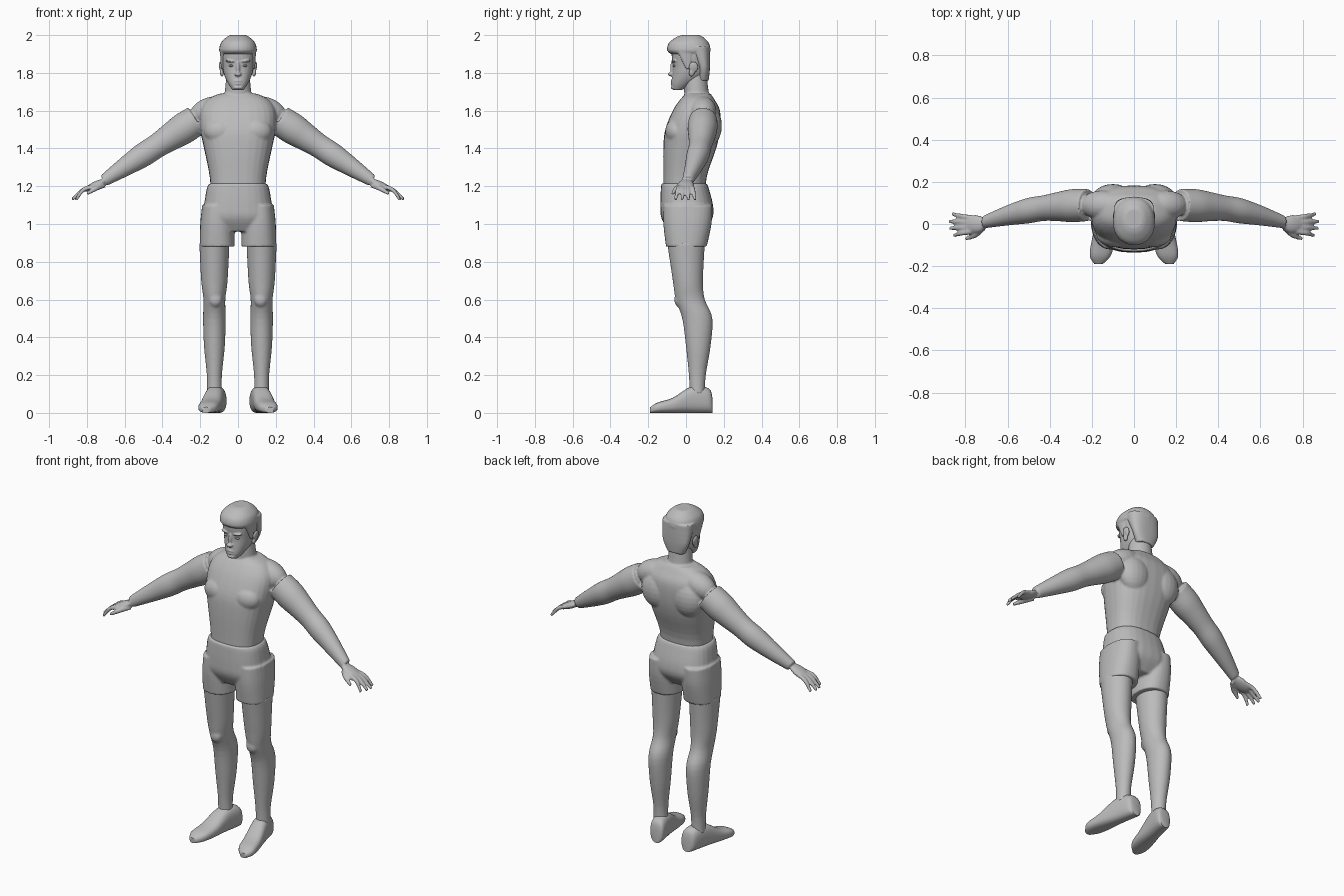
import bpy, bmesh, math
from mathutils import Vector, Matrix

RIGHTWARD, BACKWARD, UPWARD = Vector((1, 0, 0)), Vector((0, 1, 0)), Vector((0, 0, 1))
SIDES = {"left": 1, "right": -1}

cube = bpy.data.objects.get("Cube")
if cube:
    bpy.data.objects.remove(cube)

clay = bpy.data.materials.new("clay grey")
clay.use_nodes = True
grey = (.5, .5, .5, 1)
clay.diffuse_color = grey
clay.node_tree.nodes["Principled BSDF"].inputs["Base Color"].default_value = grey


def spline(before, start, end, after, t):
    """Smooth blend from start to end, guided by the neighbouring values."""
    incoming, outgoing = (end - before) / 2, (after - start) / 2
    rise = end - start
    return start + t * (incoming + t * (3 * rise - 2 * incoming - outgoing
                                        + t * (incoming + outgoing - 2 * rise)))


def loft(mesh, rows, across, along, power=2.0, steps=4, sides=28):
    """Closed tube through rows of (x, y, z, half size across, half size along)."""
    padded = [rows[0], *rows, rows[-1]]
    dense = []
    for index in range(len(rows) - 1):
        neighbours = list(zip(*padded[index:index + 4]))
        for step in range(steps):
            dense.append([spline(*values, step / steps) for values in neighbours])
    dense.append(rows[-1])
    rings = []
    for x, y, z, half_across, half_along in dense:
        ring = []
        for corner in range(sides):
            angle = math.tau * corner / sides
            cosine, sine = math.cos(angle), math.sin(angle)
            offset_across = math.copysign(abs(cosine) ** (2 / power), cosine) * half_across
            offset_along = math.copysign(abs(sine) ** (2 / power), sine) * half_along
            ring.append(mesh.verts.new(Vector((x, y, z)) + across * offset_across + along * offset_along))
        rings.append(ring)
    for lower, upper in zip(rings, rings[1:]):
        for corner in range(sides):
            following = (corner + 1) % sides
            mesh.faces.new((lower[corner], lower[following], upper[following], upper[corner]))
    mesh.faces.new(rings[0][::-1])
    mesh.faces.new(rings[-1])


def upright(mesh, rows, x=0.0, power=2.0):
    """Vertical loft from rows of (height, half width, front y, back y)."""
    loft(mesh, [(x, (front + back) / 2, height, width, (back - front) / 2)
                for height, width, front, back in rows], RIGHTWARD, BACKWARD, power)


def blob(mesh, place, size, turn=0.0):
    """Ellipsoid, optionally turned about the front axis."""
    matrix = Matrix.Translation(place) @ Matrix.Rotation(turn, 4, 'Y') @ Matrix.Diagonal((*size, 1))
    bmesh.ops.create_uvsphere(mesh, u_segments=20, v_segments=12, radius=1, matrix=matrix)


def finish(mesh, name, voxel=0.0, smoothing=3):
    """Turn the mesh into an object; a voxel size fuses its overlapping pieces."""
    bmesh.ops.recalc_face_normals(mesh, faces=mesh.faces)
    data = bpy.data.meshes.new(name)
    mesh.to_mesh(data)
    mesh.free()
    data.materials.append(clay)
    part = bpy.data.objects.new(name, data)
    bpy.context.collection.objects.link(part)
    if voxel:
        fuse = part.modifiers.new("Fuse", 'REMESH')
        fuse.mode = 'VOXEL'
        fuse.voxel_size = voxel
        fuse.use_smooth_shade = True
        relax = part.modifiers.new("Relax", 'SMOOTH')
        relax.iterations = smoothing
    else:
        bpy.ops.object.select_all(action='DESELECT')
        part.select_set(True)
        bpy.context.view_layer.objects.active = part
        bpy.ops.object.shade_smooth_by_angle(angle=math.radians(50))


# Upper body: torso, neck, arms and hands in one skin
body = bmesh.new()
upright(body, [(1.1, .14, -.12, .1), (1.25, .15, -.12, .11), (1.4, .18, -.12, .16), (1.5, .2, -.11, .18),
               (1.6, .2, -.07, .18), (1.66, .16, -.03, .15), (1.69, .1, 0, .13)], power=2.5)
upright(body, [(1.6, .08, 0, .14), (1.7, .07, -.01, .12), (1.8, .06, -.01, .11)])
arm_radii = (.08, .083, .073, .064, .064, .055, .044, .032)
for side in SIDES.values():
    # Arm: a straight run from shoulder to wrist, bowed slightly backward
    shoulder, wrist = Vector((.22 * side, .09, 1.55)), Vector((.71 * side, .01, 1.23))
    direction = (wrist - shoulder).normalized()
    lift = direction.cross(BACKWARD).normalized()
    arm = []
    for index, radius in enumerate(arm_radii):
        t = index / (len(arm_radii) - 1)
        bow = BACKWARD * .02 * math.sin(math.pi * t)
        arm.append((*(shoulder.lerp(wrist, t) + bow), radius * .95, radius))
    loft(body, arm, BACKWARD, lift)
    # Shoulder slope, chest and shoulder blade
    blob(body, (.15 * side, .09, 1.6), (.11, .07, .07), .35 * side)
    blob(body, (.09 * side, -.05, 1.49), (.09, .06, .07))
    blob(body, (.1 * side, .12, 1.52), (.1, .07, .11))
    # Palm, then four fingers fanning from it, then the thumb
    blob(body, (.755 * side, 0, 1.205), (.065, .043, .02), .45 * side)
    for finger in range(4):
        spread = .034 * finger - .055
        reach = .88 - 8 * spread ** 2
        loft(body, [(.77 * side, spread * .65, 1.2, .012, .012),
                    (.82 * side, spread * .8, 1.18, .012, .012),
                    (reach * side, spread, 1.13, .009, .009)], BACKWARD, lift, sides=12)
    loft(body, [(.71 * side, -.01, 1.21, .02, .02), (.75 * side, -.05, 1.19, .015, .015),
                (.8 * side, -.07, 1.16, .009, .009)], BACKWARD, lift, sides=12)
finish(body, "upper_body", .006, 5)

# Head with nose, mouth, chin and brows
head = bmesh.new()
upright(head, [(1.71, .03, -.07, -.02), (1.74, .05, -.077, .03), (1.78, .07, -.074, .09),
               (1.83, .082, -.07, .11), (1.93, .09, -.075, .12), (1.98, .05, -.03, .08)], power=2.3)
blob(head, (0, -.07, 1.825), (.011, .014, .04))
blob(head, (0, -.08, 1.793), (.018, .016, .011))
for height, width in ((1.757, .026), (1.742, .021), (1.722, .026)):
    blob(head, (0, -.068, height), (width, .013, .008))
for side in SIDES.values():
    blob(head, (.036 * side, -.06, 1.862), (.03, .018, .008), -.1 * side)
finish(head, "head", .004, 2)

# Eyes and ears
for name, side in SIDES.items():
    eye = bmesh.new()
    blob(eye, (.035 * side, -.057, 1.838), (.015, .013, .007))
    finish(eye, name + "_eye")
    ear = bmesh.new()
    blob(ear, (.09 * side, .04, 1.83), (.01, .025, .03), .15 * side)
    blob(ear, (.086 * side, .03, 1.8), (.01, .015, .02), .15 * side)
    finish(ear, name + "_ear", .004, 2)

# Hair: fringe and crown, back of the head, sideburns
hair = bmesh.new()
upright(hair, [(1.9, .09, -.08, .12), (1.92, .1, -.1, .13), (1.96, .09, -.09, .12),
               (1.99, .06, -.05, .09), (2, .04, -.02, .07)], power=2.2)
upright(hair, [(1.76, .055, .06, .12), (1.83, .085, .06, .127), (1.94, .097, 0, .128)], power=2.4)
for side in SIDES.values():
    upright(hair, [(1.82, .01, 0, .02), (1.92, .016, -.05, .05)], .08 * side)
finish(hair, "hair", .005)

# Shorts: hips and two leg openings
shorts = bmesh.new()
upright(shorts, [(1.215, .15, -.13, .11), (1.19, .165, -.133, .12), (1.1, .18, -.136, .143),
                 (1.03, .19, -.13, .14), (.96, .16, -.09, .09)], power=2.5)
for side in SIDES.values():
    upright(shorts, [(1.1, .08, -.12, .14), (1, .09, -.12, .135), (.88, .093, -.106, .11)],
            .11 * side, 2.3)
finish(shorts, "shorts", .007)

# Legs with kneecaps, and shoes that turn outward
for name, side in SIDES.items():
    leg = bmesh.new()
    upright(leg, [(.9, .08, -.1, .1), (.7, .07, -.07, .09), (.6, .058, -.055, .1), (.5, .06, -.02, .14),
                  (.35, .055, 0, .13), (.2, .04, .015, .105), (.1, .04, .02, .1)], .125 * side)
    blob(leg, (.12 * side, -.035, .6), (.036, .027, .04))
    finish(leg, name + "_leg", .007)

    shoe = bmesh.new()
    outline = [(.14, .03, .08), (.12, .045, .13), (.03, .05, .14), (-.07, .055, .08),
               (-.15, .05, .055), (-.19, .02, .03)]
    loft(shoe, [(side * (.13 - y / 5), y, height / 2, width, height / 2)
                for y, width, height in outline], RIGHTWARD, UPWARD, 2.6)
    finish(shoe, name + "_shoe")
